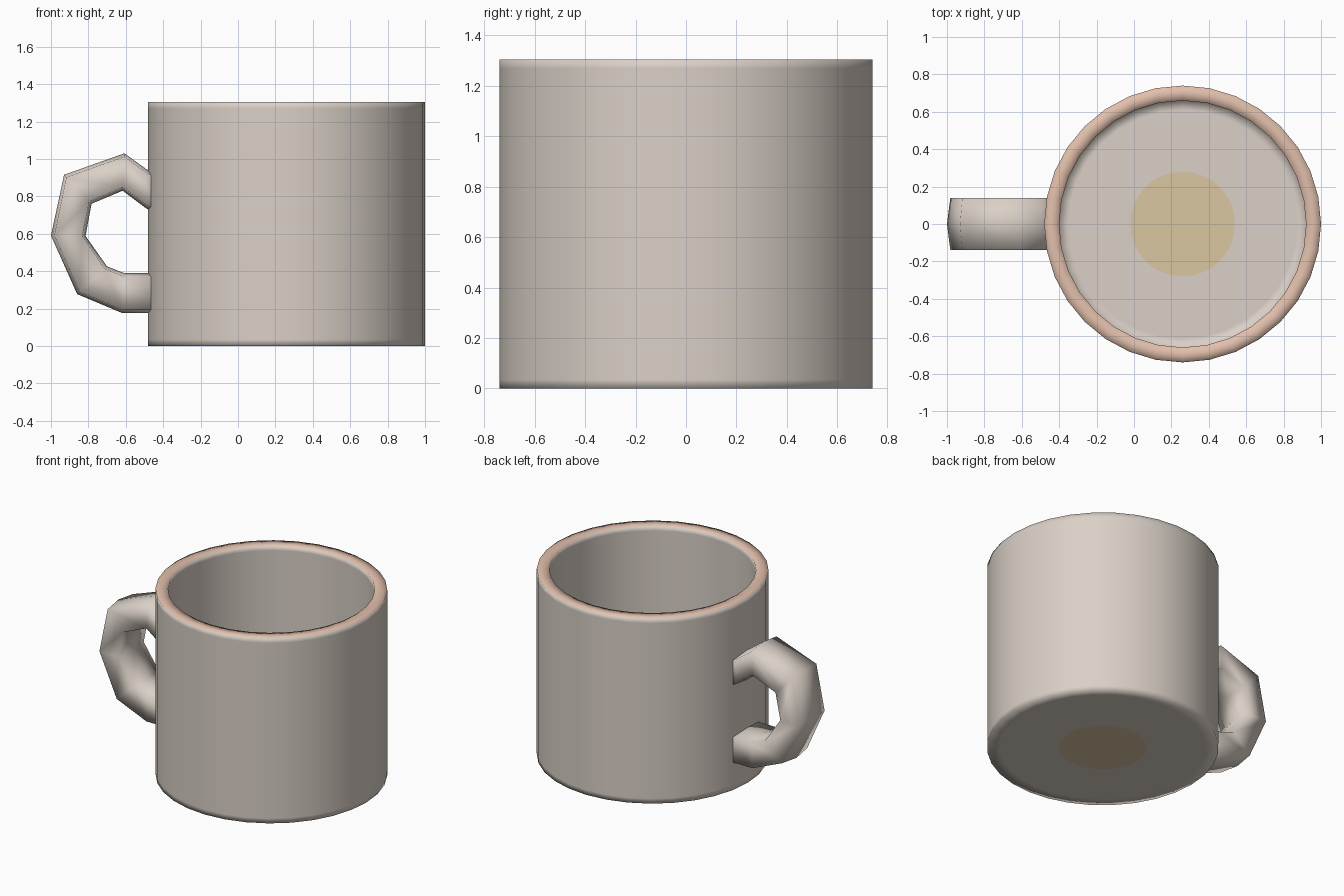
import bpy, bmesh, math
from mathutils import Vector

if "Cube" in bpy.data.objects:
    bpy.data.objects.remove(bpy.data.objects["Cube"])


def material(name, rgb):
    m = bpy.data.materials.new(name)
    m.diffuse_color = (*rgb, 1.0)
    m.use_nodes = True
    m.node_tree.nodes["Principled BSDF"].inputs["Base Color"].default_value = m.diffuse_color
    return m


glaze = material("pale_clay", (0.70, 0.63, 0.57))
pink = material("pink_rim", (0.76, 0.52, 0.41))
ochre = material("ochre_spot", (0.70, 0.57, 0.36))


def finish(bm, name, mats):
    bmesh.ops.recalc_face_normals(bm, faces=bm.faces[:])
    me = bpy.data.meshes.new(name)
    bm.to_mesh(me)
    bm.free()
    for m in mats:
        me.materials.append(m)
    for p in me.polygons:
        p.use_smooth = True
    ob = bpy.data.objects.new(name, me)
    bpy.context.collection.objects.link(ob)
    return ob


# Cup: one lathed wall from the underside, over the rim, to the inner floor
SIDES, CX, R, RI, H, FLOOR, SPOT = 32, 0.26, 0.74, 0.66, 1.305, 0.08, 0.28
profile = [(SPOT, 0), (0.50, 0), (0.66, 0), (R, 0), (R, 0.035), (R, H - 0.035),
           (R, H), (0.70, H), (RI, H), (RI, H - 0.035), (RI, FLOOR + 0.04),
           (RI, FLOOR), (0.61, FLOOR), (SPOT, FLOOR)]
bm = bmesh.new()
rings = []
for r, z in profile:
    rings.append([bm.verts.new((CX + r * math.cos(2 * math.pi * k / SIDES),
                                r * math.sin(2 * math.pi * k / SIDES), z))
                  for k in range(SIDES)])
for i in range(len(rings) - 1):
    on_rim = profile[i][1] == H and profile[i + 1][1] == H
    for k in range(SIDES):
        n = (k + 1) % SIDES
        f = bm.faces.new((rings[i][k], rings[i][n], rings[i + 1][n], rings[i + 1][k]))
        f.material_index = 1 if on_rim else 0
# Ochre spot on the underside and the inner floor
for ring in (rings[0], rings[-1]):
    bm.faces.new(ring).material_index = 2
finish(bm, "cup", [glaze, pink, ochre])

# Handle: six-sided section swept between outer and inner outlines (x, z)
outer = [(-0.43, 0.91), (-0.49, 0.945), (-0.607, 1.03), (-0.93, 0.915),
         (-1.0, 0.59), (-0.86, 0.277), (-0.617, 0.175), (-0.43, 0.175)]
inner = [(-0.43, 0.71), (-0.49, 0.735), (-0.617, 0.83), (-0.783, 0.76),
         (-0.815, 0.588), (-0.70, 0.425), (-0.61, 0.39), (-0.43, 0.39)]
HALF, BULGE = 0.14, 0.018
bm = bmesh.new()
sections = []
for (ox, oz), (ix, iz) in zip(outer, inner):
    o, n = Vector((ox, 0, oz)), Vector((ix, 0, iz))
    d = (o - n).normalized() * BULGE
    y = Vector((0, HALF, 0))
    sections.append([bm.verts.new(p) for p in
                     (o, o - d + y, n + d + y, n, n + d - y, o - d - y)])
for a, b in zip(sections, sections[1:]):
    for k in range(6):
        m = (k + 1) % 6
        bm.faces.new((a[k], a[m], b[m], b[k]))
bm.faces.new(sections[0])
bm.faces.new(sections[-1])
finish(bm, "handle", [glaze])
